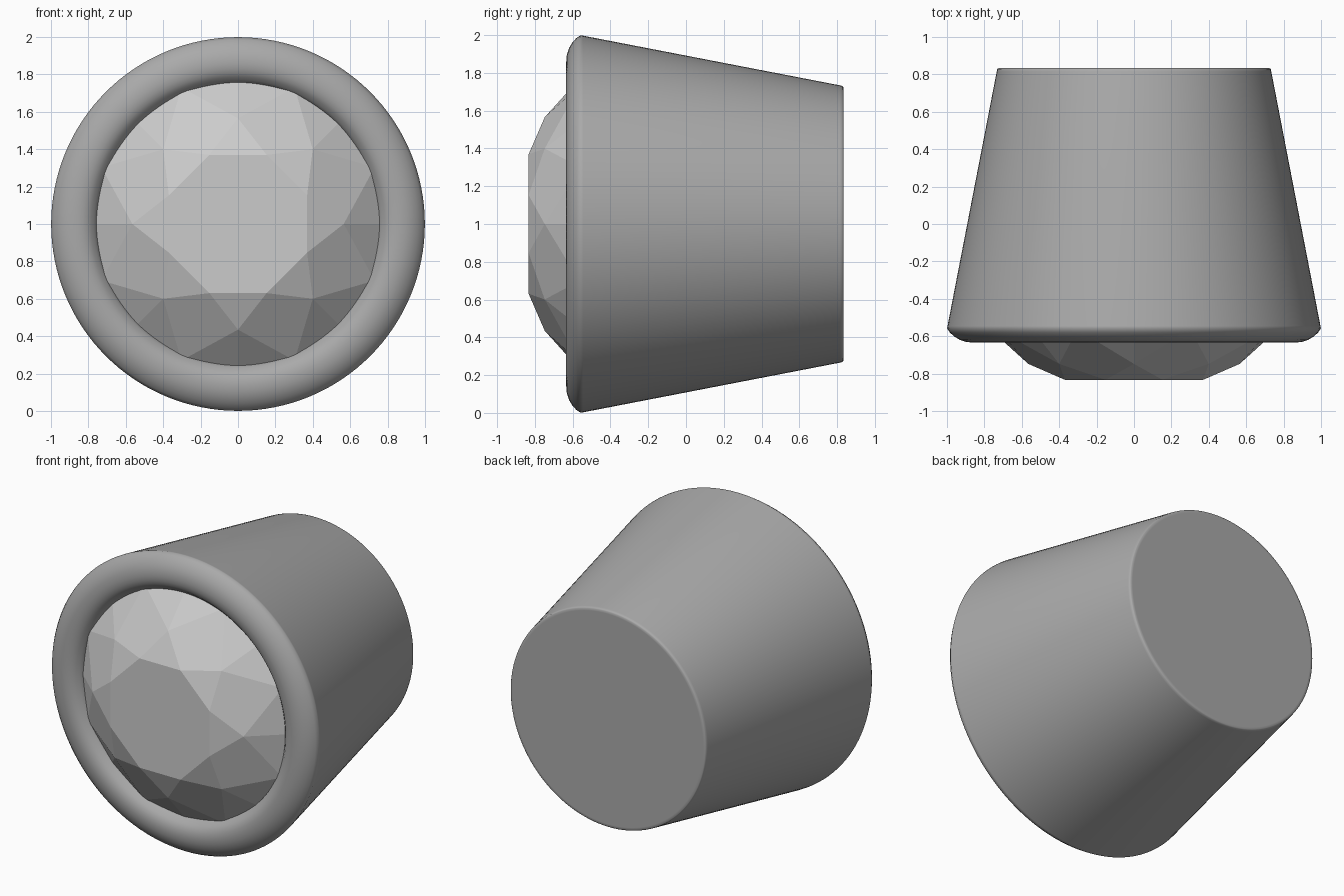
import bpy, bmesh, math

if "Cube" in bpy.data.objects:
    bpy.data.objects.remove(bpy.data.objects["Cube"])

CZ = 1.0  # height of the turning axis (runs along y)


def polar(r, deg, y):
    """Point at radius r and angle deg around the y axis."""
    a = math.radians(deg)
    return (r * math.cos(a), y, CZ + r * math.sin(a))


def finish(name, bm):
    bmesh.ops.recalc_face_normals(bm, faces=bm.faces[:])
    mesh = bpy.data.meshes.new(name)
    bm.to_mesh(mesh)
    bm.free()
    obj = bpy.data.objects.new(name, mesh)
    bpy.context.collection.objects.link(obj)
    return obj


def turned(name, profile, n=128):
    """Lathe (radius, y) points around the y axis, capping both ends."""
    bm = bmesh.new()
    rings = [[bm.verts.new(polar(r, 360 * i / n, y)) for i in range(n)]
             for r, y in profile]
    for a, b in zip(rings, rings[1:]):
        for i in range(n):
            j = (i + 1) % n
            bm.faces.new((a[i], a[j], b[j], b[i]))
    bm.faces.new(rings[0])
    bm.faces.new(rings[-1])
    return finish(name, bm)


# Tapered housing with a rounded lip and a recess for the gem
housing = turned("housing", [
    (0.71, 0.833), (0.725, 0.833), (0.731, 0.828), (0.734, 0.815),
    (0.997, -0.545), (0.999, -0.558), (0.985, -0.58), (0.96, -0.602),
    (0.93, -0.62), (0.895, -0.631), (0.86, -0.634), (0.83, -0.631),
    (0.805, -0.622), (0.785, -0.609), (0.77, -0.592), (0.759, -0.58),
    (0.753, -0.56), (0.752, -0.48)])
bpy.context.view_layer.objects.active = housing
housing.select_set(True)
bpy.ops.object.shade_smooth_by_angle(angle=math.radians(75))
dark = bpy.data.materials.new("dark_grey")
dark.diffuse_color = (0.4, 0.4, 0.4, 1)
dark.use_nodes = True
dark.node_tree.nodes["Principled BSDF"].inputs["Base Color"].default_value = dark.diffuse_color
housing.data.materials.append(dark)

# Faceted gem: octagonal table, star, kite and girdle facets
bm = bmesh.new()
table = [bm.verts.new(polar(0.40, 45 * i + 22.5, -0.833)) for i in range(8)]
star = [bm.verts.new(polar(0.565, 45 * i, -0.748)) for i in range(8)]
girdle = [bm.verts.new(polar(0.79, 22.5 * i, -0.545 if i % 2 == 0 else -0.565))
          for i in range(16)]
base = [bm.verts.new(polar(0.79, 22.5 * i, -0.5)) for i in range(16)]
bm.faces.new(table)
bm.faces.new(base)
for i in range(8):
    j = (i + 1) % 8
    left, mid, right = girdle[2 * i - 1], girdle[2 * i], girdle[2 * i + 1]
    bm.faces.new((table[i - 1], table[i], star[i]))
    bm.faces.new((table[i], star[i], right, star[j]))
    bm.faces.new((star[i], left, mid))
    bm.faces.new((star[i], mid, right))
for i in range(16):
    j = (i + 1) % 16
    bm.faces.new((girdle[i], girdle[j], base[j], base[i]))
finish("gem", bm)
